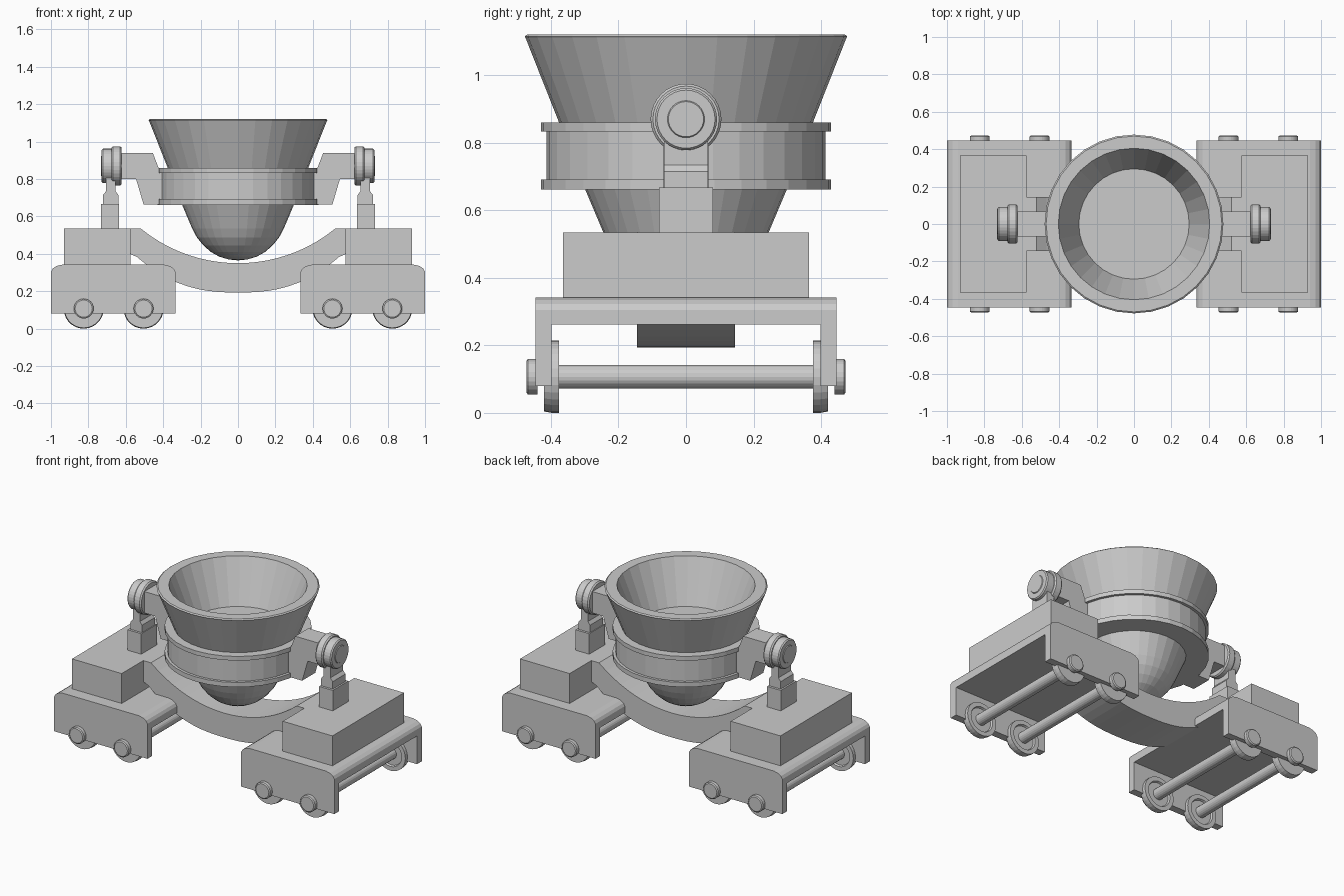
import bpy, bmesh, math
from mathutils import Matrix

if "Cube" in bpy.data.objects:
    bpy.data.objects.remove(bpy.data.objects["Cube"])


def finish(name, bm):
    bmesh.ops.remove_doubles(bm, verts=bm.verts, dist=1e-5)
    bmesh.ops.recalc_face_normals(bm, faces=bm.faces)
    me = bpy.data.meshes.new(name)
    bm.to_mesh(me)
    bm.free()
    ob = bpy.data.objects.new(name, me)
    bpy.context.collection.objects.link(ob)
    return ob


def extrude(name, pts, y0, y1):
    """Extrude an (x, z) outline along y."""
    bm = bmesh.new()
    face = bm.faces.new([bm.verts.new((x, y0, z)) for x, z in pts])
    r = bmesh.ops.extrude_face_region(bm, geom=[face])
    for v in r["geom"]:
        if isinstance(v, bmesh.types.BMVert):
            v.co.y = y1
    return finish(name, bm)


def box(name, x0, x1, hy, z0, z1):
    return extrude(name, [(x0, z0), (x1, z0), (x1, z1), (x0, z1)], -hy, hy)


def lathe(name, prof, n=32, axis="Z", loc=(0, 0, 0), sign=1):
    """Revolve an (r, h) profile about an axis; h runs along it."""
    bm = bmesh.new()
    vs = [bm.verts.new((r, 0, h * sign)) for r, h in prof]
    es = [bm.edges.new(p) for p in zip(vs, vs[1:])]
    bmesh.ops.spin(bm, geom=vs + es, cent=(0, 0, 0), axis=(0, 0, 1),
                   angle=2 * math.pi, steps=n, use_duplicate=False)
    rot = {"Z": Matrix(), "X": Matrix.Rotation(math.pi / 2, 4, "Y"),
           "Y": Matrix.Rotation(-math.pi / 2, 4, "X")}[axis]
    bm.transform(Matrix.Translation(loc) @ rot)
    return finish(name, bm)


# Ladle bowl: thick flared wall, round bottom, flat inner floor
lathe("ladle_bowl", [(0, 0.365), (0.05, 0.37), (0.10, 0.385), (0.145, 0.41),
                     (0.185, 0.445), (0.22, 0.488), (0.245, 0.535), (0.30, 0.665),
                     (0.376, 0.86), (0.475, 1.11), (0.478, 1.115), (0.47, 1.121),
                     (0.405, 1.121), (0.295, 0.845), (0, 0.845)], 32)

# Flanged carrying ring
lathe("carrying_ring", [(0.29, 0.662), (0.43, 0.662), (0.43, 0.692), (0.413, 0.692),
                        (0.413, 0.833), (0.43, 0.833), (0.43, 0.86), (0.35, 0.86),
                        (0.29, 0.662)], 32)

# Curved cradle beam linking the two bogies
N = 20
xs = [-0.52 + 1.04 * i / N for i in range(N + 1)]
top = [(x, 0.35 + 0.823 - math.sqrt(0.823 ** 2 - x * x)) for x in xs]
bottom = [(x * 0.54 / 0.52, 0.193 + 0.19 * abs(x / 0.52) ** 2.5) for x in reversed(xs)]
extrude("cradle_beam", [(-0.6, 0.535)] + top + [(0.6, 0.535), (0.6, 0.41)]
        + bottom + [(-0.6, 0.41)], -0.145, 0.145)

for s, side in ((-1, "left"), (1, "right")):
    # Bogie: deck with rounded ends and two side plates
    crown = [(0.335, 0.305), (0.345, 0.322), (0.365, 0.335), (0.395, 0.342),
             (0.94, 0.342), (0.97, 0.335), (0.99, 0.322), (1.0, 0.305)]
    crown = [(s * x, z) for x, z in crown]
    extrude(side + "_bogie_deck", [(s * 0.335, 0.262)] + crown + [(s, 0.262)], -0.4, 0.4)
    for t, end in ((-1, "front"), (1, "back")):
        extrude(f"{side}_{end}_side_plate", [(s * 0.335, 0.08)] + crown + [(s, 0.08)],
                t * 0.398, t * 0.446)

    # Wheels, axles and axle caps
    for i, x in enumerate((0.505, 0.825)):
        lathe(f"{side}_axle_{i}", [(0, -0.40), (0.035, -0.40), (0.035, 0.40), (0, 0.40)],
              20, "Y", (s * x, 0, 0.107))
        for t, end in ((-1, "front"), (1, "back")):
            lathe(f"{side}_{end}_wheel_{i}",
                  [(0, 0.388), (0.075, 0.388), (0.08, 0.376), (0.107, 0.376),
                   (0.107, 0.397), (0.103, 0.42), (0, 0.42)],
                  28, "Y", (s * x, 0, 0.107), t)
            lathe(f"{side}_{end}_axle_cap_{i}",
                  [(0, 0.44), (0.053, 0.44), (0.053, 0.468), (0.046, 0.473), (0, 0.473)],
                  24, "Y", (s * x, 0, 0.107), t)

    # Bogie block and stepped pedestal
    box(side + "_bogie_block", s * 0.575, s * 0.93, 0.365, 0.335, 0.535)
    box(side + "_pedestal_base", s * 0.635, s * 0.733, 0.08, 0.53, 0.667)
    extrude(side + "_pedestal_post",
            [(s * x, z) for x, z in [(0.64, 0.66), (0.64, 0.715), (0.655, 0.735),
                                     (0.655, 0.83), (0.705, 0.83), (0.705, 0.735),
                                     (0.722, 0.715), (0.722, 0.66)]], -0.065, 0.065)

    # Trunnion rollers and pin
    at = (0, 0, 0.87)
    lathe(side + "_trunnion_collar", [(0, 0.622), (0.098, 0.622), (0.105, 0.63),
                                      (0.105, 0.668), (0.098, 0.676), (0, 0.676)],
          32, "X", at, s)
    lathe(side + "_trunnion_roller", [(0, 0.67), (0.092, 0.67), (0.092, 0.722),
                                      (0.086, 0.729), (0.055, 0.729), (0.052, 0.733),
                                      (0, 0.733)], 32, "X", at, s)

    # Bracket arm between ring and trunnion
    extrude(side + "_bracket_arm",
            [(s * x, z) for x, z in [(0.63, 0.80), (0.63, 0.938), (0.455, 0.938),
                                     (0.425, 0.86), (0.37, 0.85), (0.37, 0.664),
                                     (0.505, 0.664), (0.545, 0.80)]], -0.067, 0.067)
